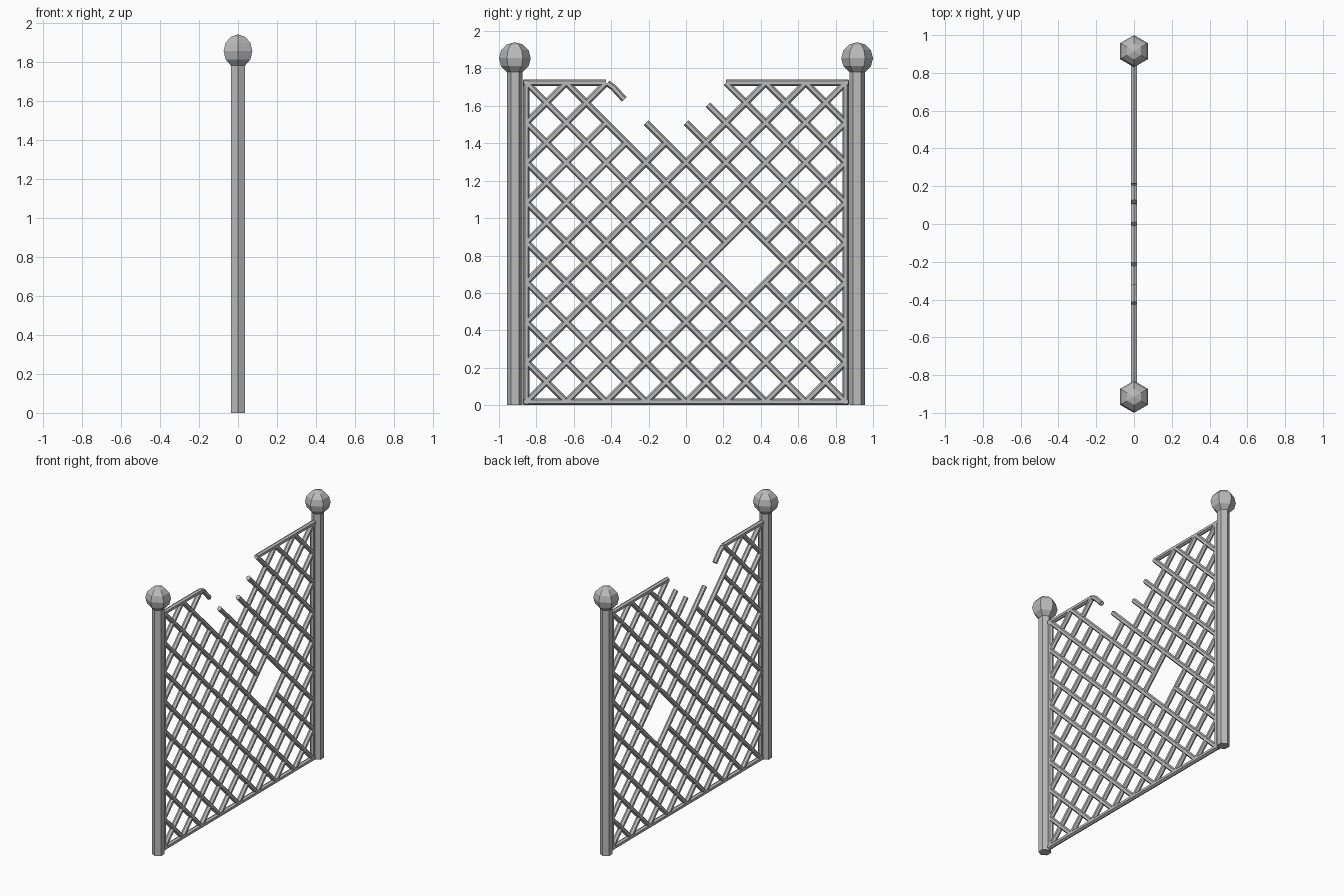
import bpy, bmesh, math
from mathutils import Vector

if "Cube" in bpy.data.objects:
    bpy.data.objects.remove(bpy.data.objects["Cube"])

grey = bpy.data.materials.new("stone_grey")
grey.use_nodes = True
colour = (0.5, 0.5, 0.5, 1)
grey.diffuse_color = colour
grey.node_tree.nodes["Principled BSDF"].inputs["Base Color"].default_value = colour

SIDES = 6
CELL = 0.2133        # lattice spacing
BASE = 0.0175        # height of the bottom rail's centre
BAR = 0.0175         # bar radius
POST_Y = 0.915


def tube(bm, path, radii):
    """Six-sided tube along a path in the YZ plane, corners lying in that plane."""
    pts = [Vector((0, y, z)) for y, z in path]
    rings = []
    for i, p in enumerate(pts):
        d = (pts[min(i + 1, len(pts) - 1)] - pts[max(i - 1, 0)]).normalized()
        n = Vector((0, -d.z, d.y))
        ring = []
        for k in range(SIDES):
            a = math.tau * k / SIDES
            ring.append(bm.verts.new(p + radii[i] * (n * math.cos(a) + Vector((1, 0, 0)) * math.sin(a))))
        rings.append(ring)
    for a, b in zip(rings, rings[1:]):
        for k in range(SIDES):
            m = (k + 1) % SIDES
            bm.faces.new((a[k], a[m], b[m], b[k]))
    bm.faces.new(rings[0][::-1])
    bm.faces.new(rings[-1])


def finish(name, bm):
    bmesh.ops.remove_doubles(bm, verts=bm.verts, dist=0.00001)
    bmesh.ops.recalc_face_normals(bm, faces=bm.faces)
    mesh = bpy.data.meshes.new(name)
    bm.to_mesh(mesh)
    bm.free()
    mesh.materials.append(grey)
    bpy.context.collection.objects.link(bpy.data.objects.new(name, mesh))


def grid(i, j):
    return (i * CELL, BASE + j * CELL)


def bars(name, segments):
    bm = bmesh.new()
    for a, b in segments:
        tube(bm, [grid(*a), grid(*b)], [BAR, BAR])
    finish(name, bm)


# Posts with faceted ball finials
for side, label in ((-1, "front"), (1, "back")):
    bm = bmesh.new()
    tube(bm, [(side * POST_Y, 0), (side * POST_Y, 1.79)], [0.042, 0.042])
    finish(label + "_post", bm)
    bm = bmesh.new()
    angles = [math.radians(t) for t in range(-90, 91, 30)]
    tube(bm, [(side * POST_Y, 1.855 + 0.085 * math.sin(t)) for t in angles],
         [max(0.085 * math.cos(t), 0.0005) for t in angles])
    finish(label + "_finial", bm)

# Frame, with the top rail broken in the middle
bars("frame_uprights", [((s * 4, -0.05), (s * 4, 8.05)) for s in (-1, 1)])
bars("bottom_rail", [((-4.07, 0), (4.07, 0))])
bars("top_rail", [((-4.07, 8), (-2, 8)), ((1, 8), (4.07, 8))])

# Falling bars: i + j = c, some starting late or split by the hole
late_start = {6: -1, 7: 0, 8: 0.55}
falling = []
for c in range(-3, 12):
    start = late_start.get(c, max(-4, c - 8))
    end = min(4, c)
    spans = [(start, 1), (2, end)] if c == 5 else [(start, end)]
    falling += [((a, c - a), (b, c - b)) for a, b in spans]
bars("falling_lattice", falling)

# Rising bars: j - i = c, some ending early or split by the hole
early_end = {9: -2, 8: -1.5, 7: -0.5}
rising = []
for c in range(-3, 12):
    start = max(-4, -c)
    end = early_end.get(c, min(4, 8 - c))
    spans = [(start, 1), (2, end)] if c == 2 else [(start, end)]
    rising += [((a, a + c), (b, b + c)) for a, b in spans]
bars("rising_lattice", rising)

# Bent stub hanging from the broken top rail
bm = bmesh.new()
tube(bm, [(-0.42, 1.72), (-0.39, 1.7), (-0.33, 1.635)], [BAR] * 3)
finish("bent_stub", bm)
